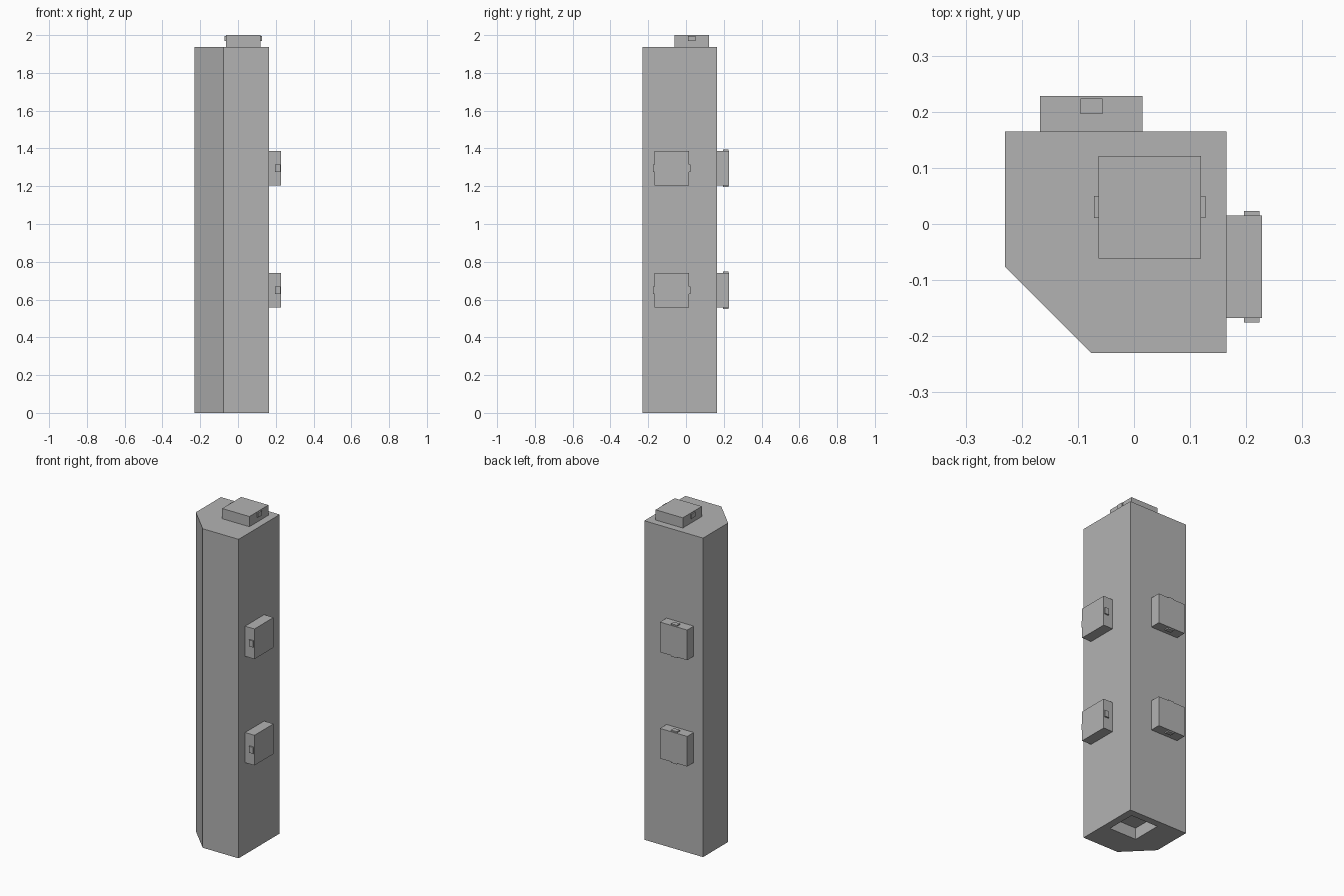
import bpy
import bmesh
from mathutils import Vector

cube = bpy.data.objects.get("Cube")
if cube:
    bpy.data.objects.remove(cube, do_unlink=True)

grey = bpy.data.materials.new("plain grey")
grey.use_nodes = True
colour = (0.45, 0.45, 0.45, 1)
grey.diffuse_color = colour
grey.node_tree.nodes["Principled BSDF"].inputs["Base Color"].default_value = colour

POST_TOP = 1.938
SIDE = 0.165      # flat faces on +x and +y
FAR = -0.23       # flat faces on -x and -y
CHAMFER = -0.076
TENON = 0.183     # tenon width
DEPTH = 0.063     # tenon length
PEG_W, PEG_H, PEG_OUT = 0.039, 0.028, 0.008


def finish(name, bm):
    bmesh.ops.recalc_face_normals(bm, faces=bm.faces)
    mesh = bpy.data.meshes.new(name)
    bm.to_mesh(mesh)
    bm.free()
    mesh.materials.append(grey)
    obj = bpy.data.objects.new(name, mesh)
    bpy.context.collection.objects.link(obj)
    return obj


def box(name, centre, size):
    bm = bmesh.new()
    bmesh.ops.create_cube(bm, size=1)
    bmesh.ops.scale(bm, verts=bm.verts, vec=size)
    bmesh.ops.translate(bm, verts=bm.verts, vec=centre)
    return finish(name, bm)


def tenon(name, base, out, across):
    """Square tenon on a face, with a small catch on two opposite sides."""
    base, out, across = Vector(base), Vector(out), Vector(across)
    third = out.cross(across)

    def size(a, b, c):
        return [abs(v) for v in out * a + across * b + third * c]

    box(name, base + out * DEPTH / 2, size(DEPTH, TENON, TENON))
    for sign, label in ((-1, "a"), (1, "b")):
        spot = base + out * 0.045 + across * sign * TENON / 2
        box(f"{name}_catch_{label}", spot, size(PEG_H, PEG_OUT * 2, PEG_W))


# Post: square column with one chamfered corner
bm = bmesh.new()
outline = [(CHAMFER, FAR), (SIDE, FAR), (SIDE, SIDE), (FAR, SIDE), (FAR, CHAMFER)]
base = bm.faces.new([bm.verts.new((x, y, 0)) for x, y in outline])
top = bmesh.ops.extrude_face_region(bm, geom=[base], use_keep_orig=True)["geom"]
bmesh.ops.translate(bm, vec=(0, 0, POST_TOP),
                    verts=[v for v in top if isinstance(v, bmesh.types.BMVert)])
post = finish("post", bm)

# Square socket in the underside, in line with the top tenon
TOP_X, TOP_Y = 0.028, 0.03
cutter = box("socket_cutter", (TOP_X, TOP_Y, 0), (TENON, TENON, 0.14))
cutter.hide_render = True
cut = post.modifiers.new("socket", "BOOLEAN")
cut.operation = "DIFFERENCE"
cut.solver = "EXACT"
cut.object = cutter
bpy.context.view_layer.objects.active = post
bpy.ops.object.modifier_apply(modifier=cut.name)
bpy.data.objects.remove(cutter, do_unlink=True)

# Tenons on the top, left side and back
tenon("top_tenon", (TOP_X, TOP_Y, POST_TOP - 0.001), (0, 0, 1), (1, 0, 0))
for i, level in enumerate(("lower", "upper"), 1):
    z = POST_TOP * i / 3 + 0.003
    tenon(f"{level}_left_tenon", (SIDE, CHAMFER, z), (1, 0, 0), (0, 1, 0))
    tenon(f"{level}_back_tenon", (CHAMFER, SIDE, z), (0, 1, 0), (0, 0, 1))
